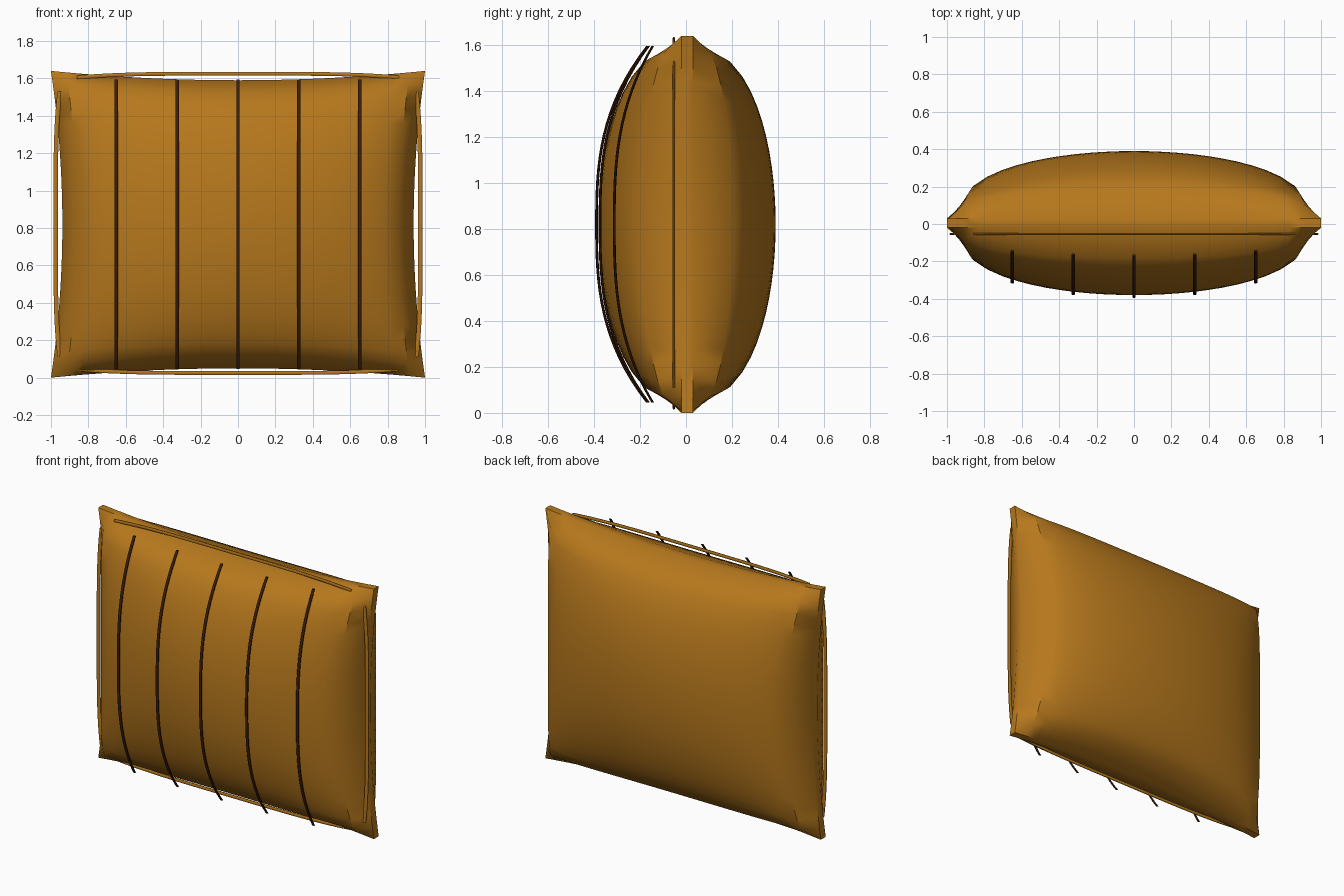
import bpy
import bmesh
from mathutils import Vector

if "Cube" in bpy.data.objects:
    bpy.data.objects.remove(bpy.data.objects["Cube"], do_unlink=True)

HALF_H = 0.82   # half height, also the height of the centre
PINCH = 0.061   # how far the edges draw in between the corners


def material(name, rgb):
    mat = bpy.data.materials.new(name)
    mat.use_nodes = True
    mat.diffuse_color = (*rgb, 1)
    mat.node_tree.nodes["Principled BSDF"].inputs["Base Color"].default_value = (*rgb, 1)
    return mat


def finish(bm, name, mat, angle):
    bmesh.ops.recalc_face_normals(bm, faces=bm.faces)
    mesh = bpy.data.meshes.new(name)
    bm.to_mesh(mesh)
    bm.free()
    obj = bpy.data.objects.new(name, mesh)
    bpy.context.collection.objects.link(obj)
    mesh.materials.append(mat)
    bpy.ops.object.select_all(action='DESELECT')
    obj.select_set(True)
    bpy.context.view_layer.objects.active = obj
    bpy.ops.object.shade_smooth_by_angle(angle=angle)


def strip(name, path, across, depth, mat):
    """Sweep a flat octagonal section along a path of points."""
    bm = bmesh.new()
    octagon = [(1, .4), (.4, 1), (-.4, 1), (-1, .4), (-1, -.4), (-.4, -1), (.4, -1), (1, -.4)]
    rings = [[bm.verts.new(p + across * a + depth * b) for a, b in octagon] for p in path]
    for r0, r1 in zip(rings, rings[1:]):
        for i in range(8):
            j = (i + 1) % 8
            bm.faces.new((r0[i], r0[j], r1[j], r1[i]))
    bm.faces.new(rings[0])
    bm.faces.new(rings[-1])
    finish(bm, name, mat, 0.9)


gold = material("golden brown fabric", (0.47, 0.188, 0.012))
dark = material("dark brown stitching", (0.045, 0.012, 0.003))

# Cushion body: two puffed sheets joined by a narrow rim
bm = bmesh.new()
bmesh.ops.create_grid(bm, x_segments=24, y_segments=24, size=1)
front = list(bm.verts)
out = bmesh.ops.extrude_face_region(bm, geom=list(bm.faces), use_keep_orig=True)
back = [v for v in out["geom"] if isinstance(v, bmesh.types.BMVert)]
for verts, side in ((front, -1), (back, 1)):
    for vert in verts:
        u, v = vert.co.x, vert.co.y
        puff = max(0, 1 - u * u) ** 0.4 * max(0, 1 - v * v) ** 0.43
        vert.co = (u * (1 - PINCH * (1 - v * v)),
                   0.005 + side * (0.025 + 0.36 * puff),
                   HALF_H + HALF_H * v * (1 - PINCH * (1 - u * u)))
finish(bm, "cushion_body", gold, 0.61)

# Vertical stitched stripes bowed just proud of the front
steps = [i / 16 - 1 for i in range(33)]
for x, end, mid in ((-.65, .145, .312), (-.325, .163, .374), (0, .168, .389),
                    (.325, .163, .374), (.65, .145, .312)):
    path = [Vector((x, -end - (mid - end) * (1 - abs(s) ** 2.75), HALF_H + .775 * s))
            for s in steps]
    strip("front_stripe", path, Vector((.009, 0, 0)), Vector((0, .006, 0)), dark)

# Piping along the four edges, bowed outward
for name, sign, reach in (("bottom_piping", -1, .795), ("top_piping", 1, .805)):
    path = [Vector((.86 * s, -.053, HALF_H + sign * (reach - .02 * s ** 4))) for s in steps]
    strip(name, path, Vector((0, 0, .01)), Vector((0, .006, 0)), gold)
for name, sign in (("right_piping", -1), ("left_piping", 1)):
    path = [Vector((sign * (.975 - .022 * s ** 4), -.053, HALF_H + .71 * s)) for s in steps]
    strip(name, path, Vector((.012, 0, 0)), Vector((0, .006, 0)), gold)
